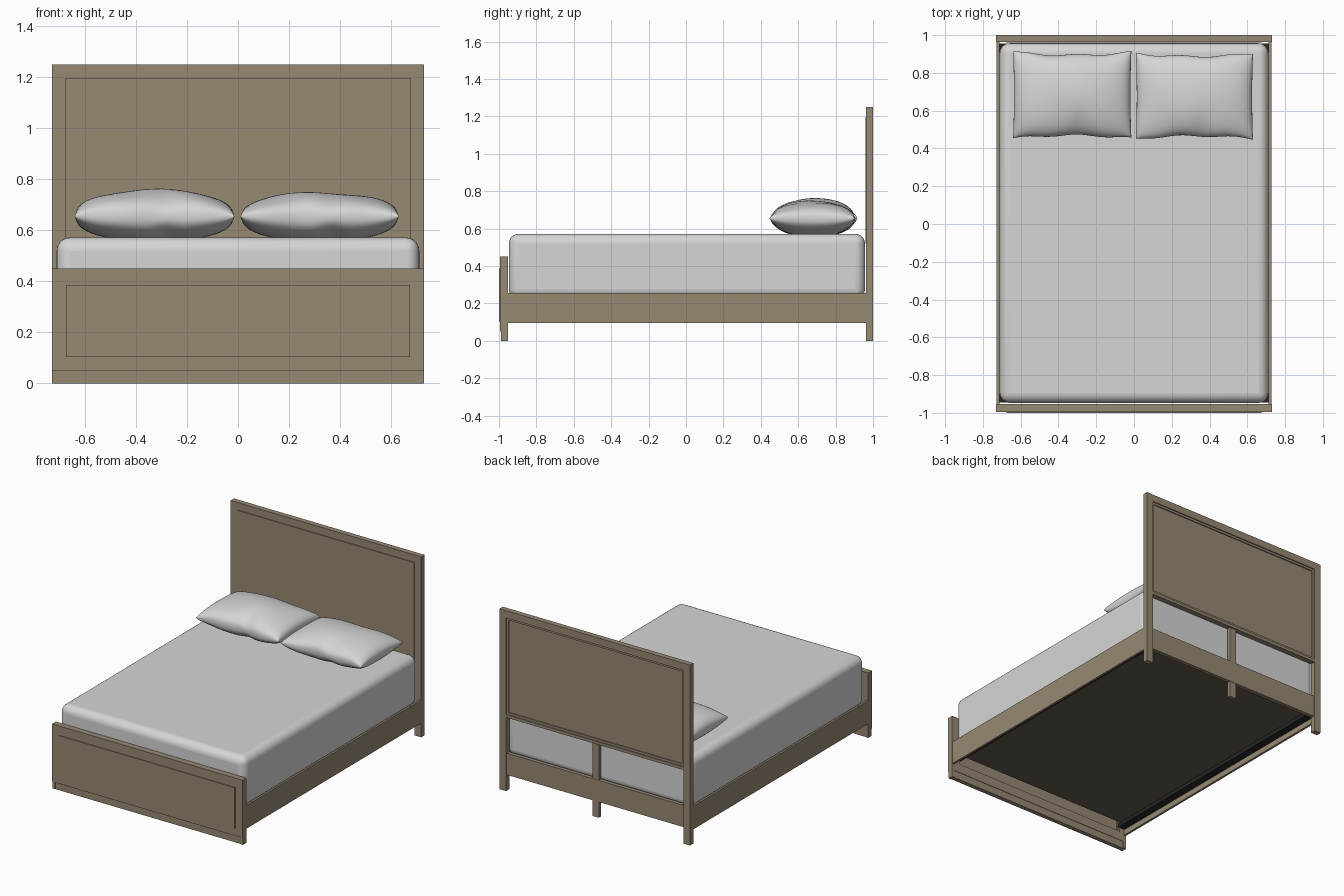
import bpy, bmesh, math

if "Cube" in bpy.data.objects:
    bpy.data.objects.remove(bpy.data.objects["Cube"], do_unlink=True)


def material(name, rgb):
    m = bpy.data.materials.new(name)
    m.use_nodes = True
    m.diffuse_color = (*rgb, 1)
    bsdf = m.node_tree.nodes["Principled BSDF"]
    bsdf.inputs["Base Color"].default_value = (*rgb, 1)
    bsdf.inputs["Roughness"].default_value = 0.7
    return m


WOOD = material("brown wood", (0.31, 0.247, 0.173))
FABRIC = material("light grey fabric", (0.67, 0.67, 0.67))
DARK = material("dark base", (0.13, 0.112, 0.088))
BLACK = material("black metal", (0.02, 0.02, 0.02))


def add_object(name, bm, mat):
    mesh = bpy.data.meshes.new(name)
    bmesh.ops.recalc_face_normals(bm, faces=bm.faces)
    bm.to_mesh(mesh)
    bm.free()
    mesh.materials.append(mat)
    ob = bpy.data.objects.new(name, mesh)
    bpy.context.collection.objects.link(ob)
    return ob


def box(name, xs, ys, zs, mat=WOOD):
    bm = bmesh.new()
    bmesh.ops.create_cube(bm, size=1)
    for v in bm.verts:
        for i, (lo, hi) in enumerate((xs, ys, zs)):
            v.co[i] = lo if v.co[i] < 0 else hi
    return add_object(name, bm, mat)


def smooth(ob, angle):
    bpy.ops.object.select_all(action="DESELECT")
    ob.select_set(True)
    bpy.context.view_layer.objects.active = ob
    bpy.ops.object.shade_smooth_by_angle(angle=math.radians(angle))


def border(name, half, z0, z1, w_side, w_bottom, w_top, ys):
    """Rectangular frame of two stiles and two rails."""
    for side, s in (("right", -1), ("left", 1)):
        xs = sorted((s * half, s * (half - w_side)))
        box(f"{name}_{side}_stile", xs, ys, (z0, z1))
    inner = half - w_side
    box(f"{name}_bottom_rail", (-inner, inner), ys, (z0, z0 + w_bottom))
    box(f"{name}_top_rail", (-inner, inner), ys, (z1 - w_top, z1))


HALF = 0.73

# Headboard: outer frame, stepped moulding behind, panel proud at the front
HEAD = (0.963, 1.0)
border("headboard", HALF, 0.51, 1.25, 0.05, 0.02, 0.05, HEAD)
border("headboard_moulding", 0.68, 0.53, 1.2, 0.015, 0.015, 0.015, (0.966, 0.993))
box("headboard_panel", (-0.676, 0.676), (0.96, 0.986), (0.52, 1.197))
for side, s in (("right", -1), ("left", 1)):
    xs = sorted((s * HALF, s * (HALF - 0.05)))
    box(f"headboard_{side}_leg", xs, HEAD, (0, 0.51))
box("headboard_centre_leg", (-0.025, 0.025), (0.965, 0.99), (0, 0.51))
box("headboard_lower_rail", (-0.68, 0.68), (0.965, 0.992), (0.11, 0.26))

# Footboard: frame, panel proud at the front, plinth with end feet
FOOT = (-0.994, -0.952)
border("footboard", HALF, 0.05, 0.45, 0.055, 0.055, 0.065, FOOT)
border("footboard_moulding", 0.675, 0.105, 0.385, 0.012, 0.012, 0.012, (-0.99, -0.957))
box("footboard_panel", (-0.675, 0.675), (-1.0, -0.965), (0.104, 0.386))
box("footboard_plinth", (-0.71, 0.71), (-0.985, -0.955), (0, 0.05))

for side, s in (("right", -1), ("left", 1)):
    box(f"footboard_{side}_foot", sorted((s * 0.71, s * HALF)), (-0.988, -0.952), (0, 0.05))
    # Side rail with the dark ledge that carries the base
    box(f"{side}_side_rail", sorted((s * 0.713, s * 0.728)), (-0.953, 0.964), (0.096, 0.257))
    box(f"{side}_ledge", sorted((s * 0.66, s * 0.713)), (-0.945, 0.955), (0.135, 0.16), BLACK)

# Base board under the mattress
box("base_board", (-0.69, 0.69), (-0.925, 0.94), (0.16, 0.24), DARK)

# Mattress with rounded edges
mattress = box("mattress", (-0.711, 0.711), (-0.947, 0.957), (0.225, 0.572), FABRIC)
bev = mattress.modifiers.new("rounded", "BEVEL")
bev.width = 0.052
bev.segments = 6
smooth(mattress, 60)


def pillow(name, cx, cy, hx, hy, top, seed, n=36):
    """Soft cushion: two domed sheets meeting at a pinched seam."""
    bm = bmesh.new()
    seam = 0.655
    sheets = {}
    for sign in (1, -1):
        for i in range(n + 1):
            for j in range(n + 1):
                # Cosine spacing keeps the rim well resolved
                u = -math.cos(math.pi * i / n)
                v = -math.cos(math.pi * j / n)
                rim = i in (0, n) or j in (0, n)
                if rim and sign < 0:
                    sheets[sign, i, j] = sheets[1, i, j]
                    continue
                x = cx + hx * u * (1 - 0.015 * (1 - v * v))
                y = cy + hy * v * (1 - 0.07 * (1 - u * u))
                y += 0.005 * math.sin(7 * u + seed) * abs(v) ** 3
                dome = max(0, (1 - u * u) * (1 - v * v)) ** 0.39
                # Dent in the middle of the front edge, fading inwards
                dent = 0.025 * math.exp(-((u - 0.15) / 0.15) ** 2) * max(0, -v) ** 2
                if sign > 0:
                    wave = 0.004 * math.sin(5 * u + 2 * v + seed)
                    z = seam + dome * (top - seam - dent + wave)
                else:
                    z = max(0.567, seam - dome * (0.1 - dent))
                sheets[sign, i, j] = bm.verts.new((x, y, z))
    for sign in (1, -1):
        for i in range(n):
            for j in range(n):
                corners = ((i, j), (i + 1, j), (i + 1, j + 1), (i, j + 1))
                bm.faces.new([sheets[sign, a, b] for a, b in corners][::sign])
    smooth(add_object(name, bm, FABRIC), 80)


# Pillows
pillow("right_pillow", -0.327, 0.682, 0.313, 0.229, 0.76, 1.0)
pillow("left_pillow", 0.32, 0.677, 0.31, 0.227, 0.748, 3.2)
